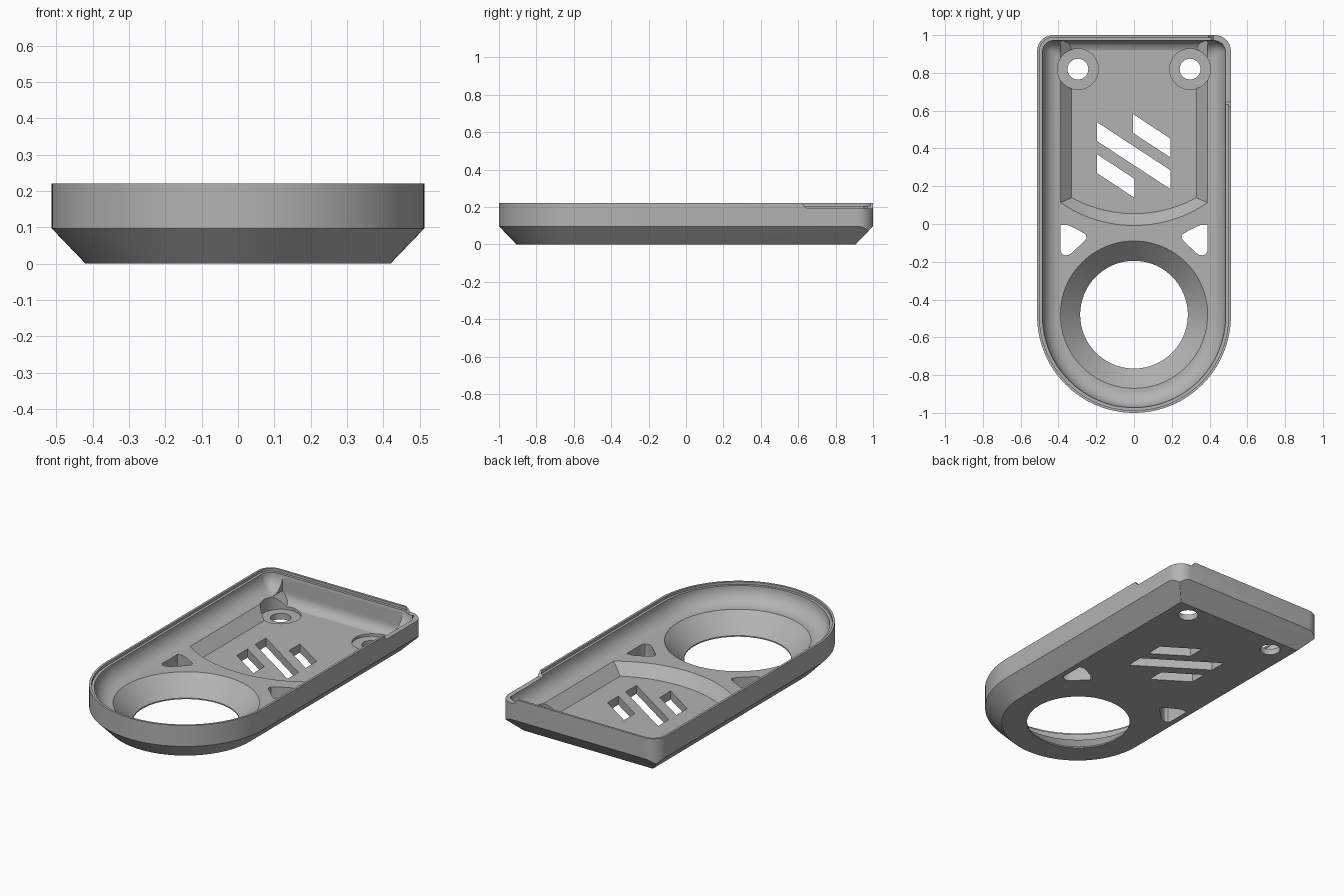
import bpy, bmesh
from math import sin, cos, pi, sqrt

cube = bpy.data.objects.get("Cube")
if cube:
    bpy.data.objects.remove(cube, do_unlink=True)

HALF, TOP, FLOOR, POCKET = 0.513, 0.22, 0.112, 0.05
RING_Y = -0.487

grey = bpy.data.materials.new("matte grey")
grey.use_nodes = True
grey.diffuse_color = (0.45, 0.45, 0.45, 1)
grey.node_tree.nodes["Principled BSDF"].inputs["Base Color"].default_value = (0.45, 0.45, 0.45, 1)


def arc(cx, cy, r, a, b, n):
    return [(cx + r * cos(a + (b - a) * i / n), cy + r * sin(a + (b - a) * i / n))
            for i in range(n + 1)]


def outline(inset, corner):
    """Round-fronted plate outline with rounded back corners."""
    w, back = HALF - inset, 1 - inset
    return (arc(0, RING_Y, w, pi, 2 * pi, 64)
            + arc(w - corner, back - corner, corner, 0, pi / 2, 10)
            + arc(corner - w, back - corner, corner, pi / 2, pi, 10))


def loft(name, rings):
    """Closed solid through (points, z) rings with equal point counts."""
    bm = bmesh.new()
    loops = [[bm.verts.new((x, y, z)) for x, y in pts] for pts, z in rings]
    n = len(loops[0])
    for low, high in zip(loops, loops[1:]):
        for i in range(n):
            j = (i + 1) % n
            bm.faces.new((low[i], low[j], high[j], high[i]))
    bm.faces.new(loops[0][::-1])
    bm.faces.new(loops[-1])
    bmesh.ops.recalc_face_normals(bm, faces=bm.faces)
    mesh = bpy.data.meshes.new(name)
    bm.to_mesh(mesh)
    bm.free()
    mesh.materials.append(grey)
    ob = bpy.data.objects.new(name, mesh)
    bpy.context.collection.objects.link(ob)
    return ob


def combine(tool, operation="DIFFERENCE"):
    """Apply a boolean to the tray and discard the tool."""
    mod = tray.modifiers.new("cut", "BOOLEAN")
    mod.operation, mod.object, mod.solver = operation, tool, "EXACT"
    bpy.context.view_layer.objects.active = tray
    bpy.ops.object.modifier_apply(modifier=mod.name)
    bpy.data.objects.remove(tool, do_unlink=True)


def prism(name, pts, low=-0.1, high=0.3):
    return loft(name, [(pts, low), (pts, high)])


def circle(cx, cy, r, n=64):
    return arc(cx, cy, r, 0, 2 * pi, n)[:-1]


# Outer shell: mitred chamfer trimmed by the rounded vertical walls
tray = loft("tray", [(outline(0.093, 0.002), 0), (outline(-0.15, 0.002), 0.253)])
combine(prism("walls", outline(0, 0.085), -0.1, TOP), "INTERSECT")

# Cavity: floor fillet, wall and stepped rim
fillet = 0.093
rings = []
for i in range(13):
    a = pi / 2 * i / 12
    inset = 0.028 + fillet * (1 - sin(a))
    rings.append((outline(inset, max(0.09 - inset, 0.03)), FLOOR + fillet * (1 - cos(a))))
rings += [(outline(0.013, 0.072), FLOOR + fillet), (outline(0.013, 0.072), 0.3)]
combine(loft("cavity", rings))


# Sunken pocket with a bowed sloping front and a coved back
def pocket_ring(w, front, back):
    bow = 0.685
    pts = []
    for i in range(25):
        x = w * (i / 12 - 1)
        pts.append((x, front + bow - sqrt(bow * bow - x * x)))
    return pts + [(w, back), (-w, back)]


slope = FLOOR - POCKET
rings = []
for i in range(7):
    t = i / 6
    rings.append((pocket_ring(0.33 + 0.06 * t, 0.055 - 0.063 * t,
                              0.92 + 0.05 * sqrt(t * (2 - t))), POCKET + slope * t))
rings.append((pocket_ring(0.39, -0.008, 0.971), 0.19))
combine(loft("pocket", rings))

# Conical opening
combine(loft("cone", [(circle(0, -0.48, r, 96), z) for r, z in
                      ((0.285, -0.1), (0.285, 0.007), (0.39, FLOOR), (0.39, 0.15))]))

# Screw holes with counterbores
for side in (-1, 1):
    combine(prism("counterbore", circle(side * 0.297, 0.82, 0.108), 0.035))
    combine(prism("screw_hole", circle(side * 0.297, 0.82, 0.055)))

# Rounded triangular windows
window = [(0.388, -0.005), (0.355, -0.005), (0.335, -0.012), (0.268, -0.047), (0.254, -0.058),
          (0.252, -0.075), (0.262, -0.09), (0.33, -0.153), (0.345, -0.163), (0.365, -0.166),
          (0.38, -0.16), (0.388, -0.145)]
for side in (-1, 1):
    combine(prism("window", [(side * x, y) for x, y in window]))

# Slanted vent slots
for x0, x1, y in ((-0.197, 0.193, 0.54), (-0.005, 0.193, 0.582), (-0.197, 0.003, 0.37)):
    drop = 0.655 * (x1 - x0)
    combine(prism("slot", [(x0, y), (x0, y - 0.1), (x1, y - drop - 0.1), (x1, y - drop)]))


# Lowered rim around one back corner
def notch(grow):
    return [(0.47, 0.645 - grow), (0.6, 0.645 - grow), (0.6, 1.1), (0.42 - grow, 1.1),
            (0.42 - grow, 0.955), (0.47, 0.955)]


combine(loft("notch", [(notch(0), 0.192), (notch(0.06), 0.26)]))

bpy.ops.object.select_all(action="DESELECT")
tray.select_set(True)
bpy.context.view_layer.objects.active = tray
bpy.ops.object.shade_smooth_by_angle(angle=pi / 6)
